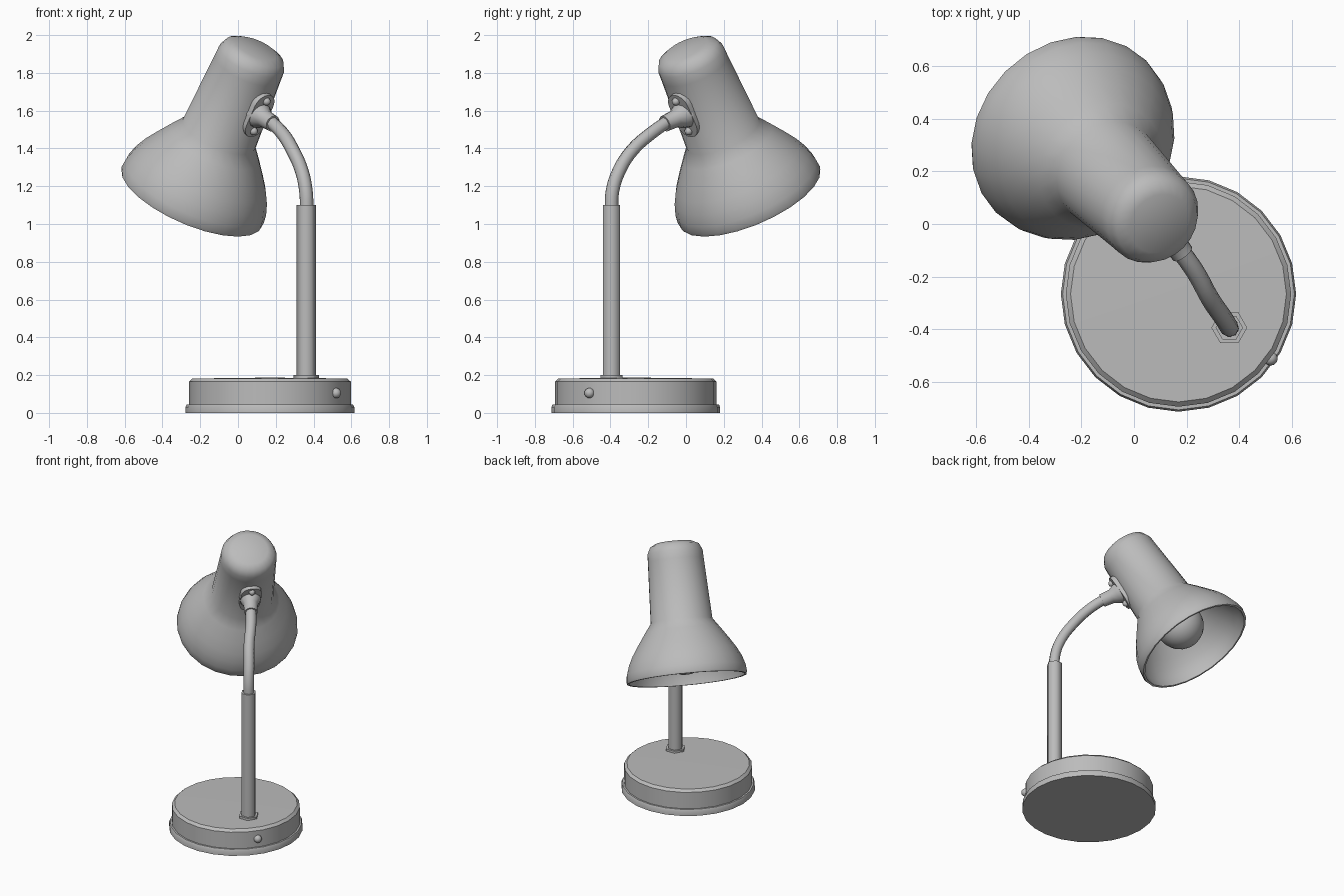
import bpy, bmesh, math
from mathutils import Vector, Matrix

if "Cube" in bpy.data.objects:
    bpy.data.objects.remove(bpy.data.objects["Cube"])

grey = bpy.data.materials.new("light_grey")
grey.diffuse_color = (0.5, 0.5, 0.5, 1)
grey.use_nodes = True
grey.node_tree.nodes["Principled BSDF"].inputs["Base Color"].default_value = grey.diffuse_color


def frame(origin, z, x):
    """Matrix with local Z along z and local X close to x."""
    z = Vector(z).normalized()
    x = Vector(x)
    x = (x - z * x.dot(z)).normalized()
    y = z.cross(x)
    m = Matrix((x, y, z)).transposed().to_4x4()
    m.translation = origin
    return m


def finish(name, bm, matrix, angle=35):
    bm.transform(matrix)
    bmesh.ops.recalc_face_normals(bm, faces=bm.faces)
    me = bpy.data.meshes.new(name)
    bm.to_mesh(me)
    bm.free()
    me.materials.append(grey)
    for p in me.polygons:
        p.use_smooth = True
    me.set_sharp_from_angle(angle=math.radians(angle))
    ob = bpy.data.objects.new(name, me)
    bpy.context.collection.objects.link(ob)
    return ob


def lathe(name, profile, sides, matrix, angle=35):
    """Revolve (radius, height) points around local Z."""
    bm = bmesh.new()
    rings = []
    for r, h in profile:
        if r == 0:
            rings.append([bm.verts.new((0, 0, h))] * sides)
        else:
            rings.append([bm.verts.new((r * math.cos(2 * math.pi * i / sides),
                                        r * math.sin(2 * math.pi * i / sides), h))
                          for i in range(sides)])
    for a, b in zip(rings, rings[1:]):
        for i in range(sides):
            j = (i + 1) % sides
            quad = list(dict.fromkeys((a[i], a[j], b[j], b[i])))
            if len(quad) > 2:
                bm.faces.new(quad)
    return finish(name, bm, matrix, angle)


def ball(name, radius, centre, segs, rings):
    bm = bmesh.new()
    bmesh.ops.create_uvsphere(bm, u_segments=segs, v_segments=rings, radius=radius)
    return finish(name, bm, centre, 60)


# Base disc with flange, and its switch button
base_c = Vector((0.169, -0.266, 0))
lathe("base", [(0, 0), (0.447, 0), (0.447, 0.03), (0.44, 0.045), (0.428, 0.045),
               (0.428, 0.165), (0.41, 0.182), (0, 0.187)], 24,
      Matrix.Translation(base_c))
ball("switch_button", 0.027, Matrix.Translation(base_c + Vector((0.35, -0.245, 0.105))), 12, 8)

# Hexagonal post and collar
post = Matrix.Translation((0.362, -0.394, 0))
lathe("post_collar", [(0, 0.17), (0.068, 0.17), (0.068, 0.2), (0, 0.2)], 6, post, 65)
lathe("post", [(0, 0.18), (0.052, 0.18), (0.052, 1.1), (0, 1.1)], 6, post, 65)

# Bent neck
cu = bpy.data.curves.new("neck_path", 'CURVE')
cu.dimensions = '3D'
cu.bevel_depth = 0.036
cu.bevel_resolution = 2
cu.resolution_u = 4
cu.use_fill_caps = True
path = [(0.364, -0.395, 1.07), (0.36, -0.39, 1.17), (0.338, -0.355, 1.28),
        (0.29, -0.285, 1.39), (0.235, -0.185, 1.48), (0.165, -0.085, 1.55)]
sp = cu.splines.new('BEZIER')
sp.bezier_points.add(len(path) - 1)
for bp, co in zip(sp.bezier_points, path):
    bp.co = co
    bp.handle_left_type = bp.handle_right_type = 'AUTO'
tmp = bpy.data.objects.new("neck_path", cu)
bpy.context.collection.objects.link(tmp)
bpy.context.view_layer.update()
me = bpy.data.meshes.new_from_object(tmp.evaluated_get(bpy.context.evaluated_depsgraph_get()))
bm = bmesh.new()
bm.from_mesh(me)
bpy.data.objects.remove(tmp)
bpy.data.meshes.remove(me)
finish("neck", bm, Matrix.Identity(4), 50)

# Head frame: local Z runs from the rim to the cap, local X faces the neck
u = Vector((0.37, -0.365, 0.854)).normalized()
w = Vector((0.608, -0.6, -0.52)).normalized()
rim_c = Vector((-0.245, 0.338, 1.142))
head = frame(rim_c, u, w)

# Shade: outer wall, rim, inner wall
lathe("shade", [(0, 0.928), (0.12, 0.922), (0.165, 0.9), (0.186, 0.855), (0.188, 0.8),
                (0.208, 0.39), (0.255, 0.325), (0.31, 0.245), (0.352, 0.18),
                (0.382, 0.12), (0.401, 0.06), (0.406, 0.015), (0.402, 0),
                (0.388, 0), (0.385, 0.06), (0.364, 0.12), (0.335, 0.175),
                (0.29, 0.24), (0.235, 0.315), (0.19, 0.385), (0.17, 0.8), (0, 0.88)],
      24, head, 45)

# Bulb and socket
ball("bulb", 0.16, head @ Matrix.Translation((0, 0, 0.19)), 20, 14)
lathe("bulb_socket", [(0, 0.3), (0.09, 0.3), (0.07, 0.42), (0.07, 0.84), (0, 0.84)], 16, head)

# Mounting plate with rounded ends, lying on the shade neck
mount = frame(rim_c + u * 0.63, w, u)
bm = bmesh.new()
outline = []
for end in (1, -1):
    for k in range(9):
        a = math.radians(-90 + 180 * k / 8)
        outline.append((end * (0.06 + 0.07 * math.cos(a)), end * 0.07 * math.sin(a)))
f = bm.faces.new([bm.verts.new((x, y, 0.16)) for x, y in outline])
top = bmesh.ops.extrude_face_region(bm, geom=[f])
bmesh.ops.translate(bm, vec=(0, 0, 0.05),
                    verts=[v for v in top["geom"] if isinstance(v, bmesh.types.BMVert)])
finish("mounting_plate", bm, mount)

# Screws on the plate
for n, x in (("upper", 0.092), ("lower", -0.092)):
    ball(n + "_screw", 0.022, mount @ Matrix.Translation((x, 0, 0.212)), 10, 8)

# Tapered joint from plate to neck
start = mount @ Vector((0, 0, 0.19))
tip = Vector((0.185, -0.113, 1.531))
length = (tip - start).length
lathe("neck_joint", [(0, 0), (0.075, 0), (0.066, 0.035), (0.048, 0.07), (0.044, length), (0, length)],
      12, frame(start, tip - start, u), 45)
